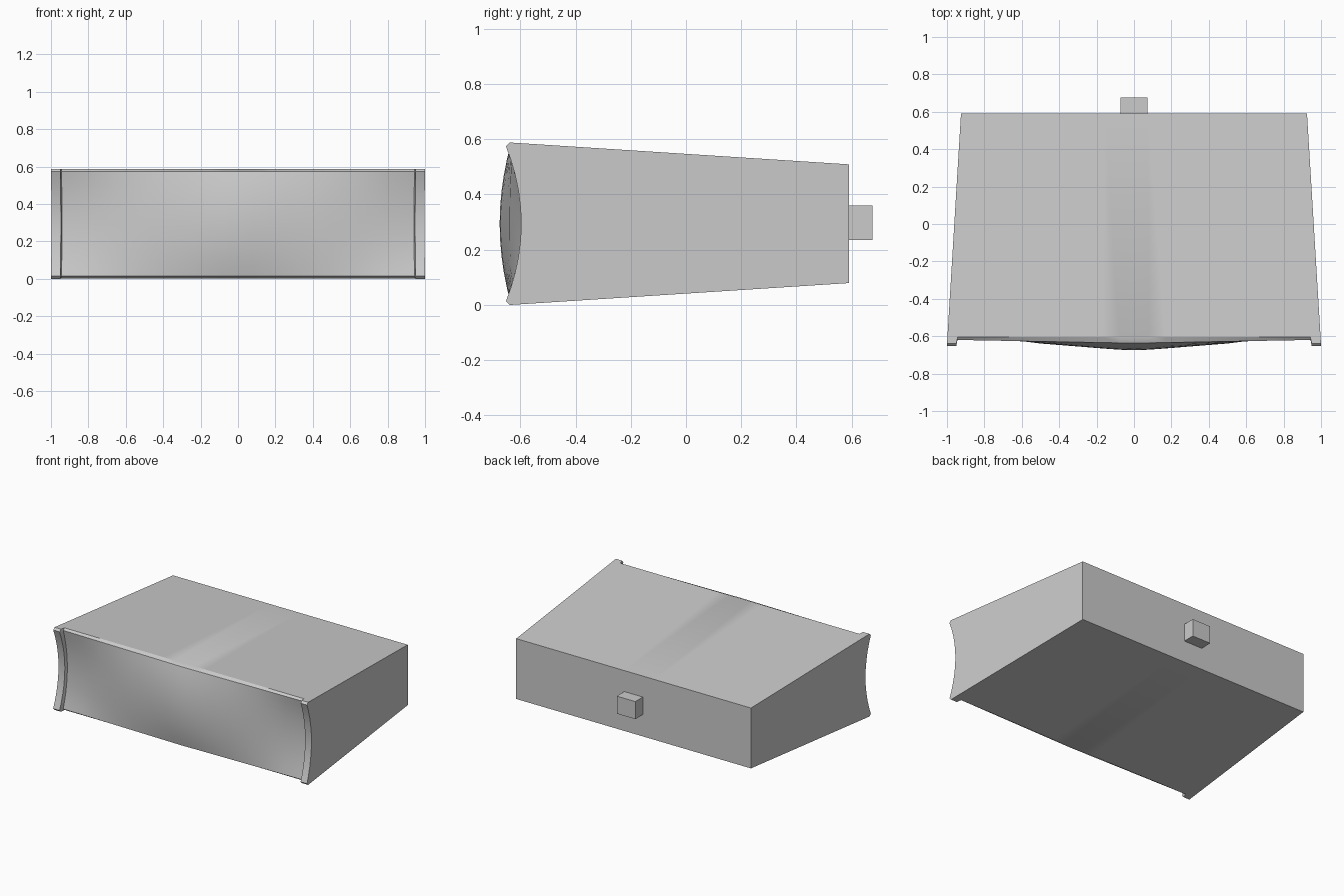
import bpy, bmesh, math

if "Cube" in bpy.data.objects:
    bpy.data.objects.remove(bpy.data.objects["Cube"])

MID_Z = 0.294          # height of the horizontal centre line
HALF = 0.28            # half height of the curved front
BACK = 0.59
ROWS = [1, 0.83, 0.62, 0.42, 0.2, 0, -0.2, -0.42, -0.62, -0.83, -1]


def casing_half_height(y):
    return 0.294 - 0.079 * (y + 0.635) / 1.225


def taper(x, y):
    return x * (1 - 0.075 * (y + 0.645) / 1.235)


def lerp_table(table, v):
    for (a, p), (b, q) in zip(table, table[1:]):
        if v <= b:
            return p + (q - p) * (v - a) / (b - a)
    return table[-1][1]


CENTRE_LINE = [(0, -0.675), (0.1, -0.671), (0.26, -0.658),
               (0.5, -0.639), (0.75, -0.607), (0.945, -0.577)]


def front_y(x, t, flange):
    if flange:                                   # concave side flange
        return -0.597 - 0.055 * t * t
    edge = -0.62 - 0.017 * (1 - abs(x) / 0.945)  # bulging screen
    mid = lerp_table(CENTRE_LINE, abs(x))
    return edge + (mid - edge) * (1 - t * t)


def section(bm, x, flange):
    lip = -0.638 if flange else -0.605
    h = casing_half_height(lip)
    hb = casing_half_height(BACK)
    pts = [(BACK, hb), (lip, h)]
    pts += [(front_y(x, t, flange), HALF * t) for t in ROWS]
    pts += [(lip, -h), (BACK, -hb)]
    return [bm.verts.new((taper(x, y), y, MID_Z + z)) for y, z in pts]


# Casing: sections lofted from left to right
bm = bmesh.new()
inner = [0.945, 0.8, 0.65, 0.5, 0.38, 0.26, 0.17, 0.08]
half = [(1.0, True), (0.95, True)] + [(x, False) for x in inner]
stations = [(-x, f) for x, f in half] + [(0, False)] + half[::-1]
loops = [section(bm, x, f) for x, f in stations]
for a, b in zip(loops, loops[1:]):
    for i in range(len(a)):
        j = (i + 1) % len(a)
        bm.faces.new((a[i], a[j], b[j], b[i]))
bm.faces.new(loops[0])
bm.faces.new(loops[-1][::-1])
bmesh.ops.recalc_face_normals(bm, faces=bm.faces)
mesh = bpy.data.meshes.new("casing")
bm.to_mesh(mesh)
bm.free()
casing = bpy.data.objects.new("casing", mesh)
bpy.context.collection.objects.link(casing)
bpy.context.view_layer.objects.active = casing
casing.select_set(True)
bpy.ops.object.shade_smooth_by_angle(angle=math.radians(25))

# Rear plug
bpy.ops.mesh.primitive_cube_add(size=1, location=(0, 0.63, 0.297))
plug = bpy.context.object
plug.name = "rear_plug"
plug.scale = (0.146, 0.09, 0.125)
